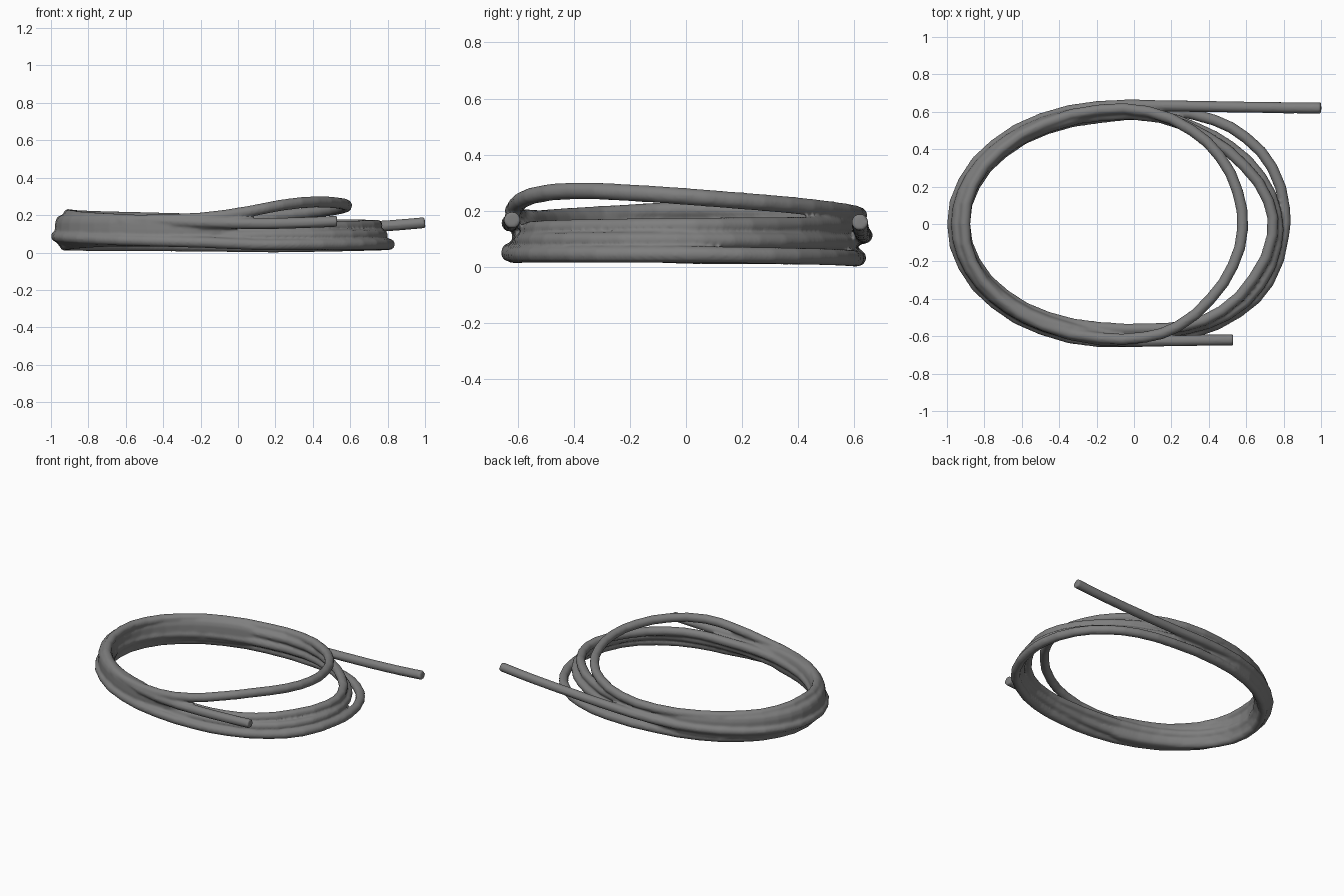
import bpy
import bmesh
from math import sin, cos, radians, copysign, tau

if "Cube" in bpy.data.objects:
    bpy.data.objects.remove(bpy.data.objects["Cube"])

RADIUS = 0.0305


def lerp3(a, b, c, t):
    return a + (b - a) * t * 2 if t < 0.5 else b + (c - b) * (t * 2 - 1)


def oval(angle, inset):
    return -0.1 + (0.87 - inset) * cos(angle), (0.632 - inset) * sin(angle)


def left_half(inset, z):
    """Shared oval from the back, round the left, to the front."""
    pts = []
    for i in range(9):
        t = i / 8
        x, y = oval(radians(96 + 168 * t), lerp3(*inset, t))
        pts.append((x, y, lerp3(*z, t)))
    return pts


def right_half(xy, z):
    """Loose right-hand bend from front to back with changing height."""
    n = len(xy) - 1
    return [(x, y, lerp3(*z, i / n)) for i, (x, y) in enumerate(xy)]


# Loose tail running in along the back
path = [(1.0, 0.62, 0.165), (0.8, 0.622, 0.148), (0.45, 0.627, 0.13), (0.15, 0.632, 0.12)]
path += left_half((0.0, 0.0, 0.0), (0.115, 0.092, 0.06))

# Lowest, widest turn
path += right_half([(0.1, -0.615), (0.32, -0.58), (0.56, -0.47), (0.72, -0.31), (0.80, -0.06),
                    (0.805, 0.08), (0.74, 0.3), (0.6, 0.46), (0.43, 0.555), (0.18, 0.605)],
                   (0.048, 0.05, 0.035))
path += left_half((0.03, 0.045, 0.045), (0.04, 0.045, 0.085))

# Second turn
path += right_half([(0.1, -0.585), (0.28, -0.56), (0.5, -0.485), (0.67, -0.33), (0.76, -0.12),
                    (0.76, 0.06), (0.68, 0.25), (0.52, 0.41), (0.34, 0.51), (0.12, 0.58)],
                   (0.095, 0.10, 0.09))
path += left_half((0.06, 0.065, 0.075), (0.09, 0.105, 0.135))

# Third turn
path += right_half([(0.1, -0.56), (0.27, -0.545), (0.47, -0.465), (0.64, -0.29), (0.74, -0.06),
                    (0.72, 0.12), (0.59, 0.31), (0.4, 0.46), (0.14, 0.57)],
                   (0.135, 0.15, 0.155))
path += left_half((0.05, 0.035, 0.02), (0.15, 0.145, 0.19))

# Raised, tightest turn
path += right_half([(0.06, -0.605), (0.23, -0.55), (0.41, -0.4), (0.53, -0.22), (0.58, -0.03),
                    (0.555, 0.17), (0.46, 0.36), (0.31, 0.5), (0.08, 0.60)],
                   (0.225, 0.258, 0.195))
for k, z in ((-8, 0.258), (-7, 0.276), (-6, 0.27)):
    path[k] = path[k][:2] + (z,)
path += left_half((0.02, 0.065, 0.01), (0.185, 0.208, 0.165))

# Short free end at the front
path += [(0.15, -0.625, 0.16), (0.35, -0.622, 0.165), (0.53, -0.62, 0.172)]

# Sweep a round section along the path
curve = bpy.data.curves.new("coiled_cable", 'CURVE')
curve.dimensions = '3D'
curve.bevel_depth = RADIUS
curve.bevel_resolution = 3
curve.resolution_u = 2
curve.use_fill_caps = True
spline = curve.splines.new('BEZIER')
spline.bezier_points.add(len(path) - 1)
for bp, co in zip(spline.bezier_points, path):
    bp.co = co
    bp.handle_left_type = bp.handle_right_type = 'AUTO'

cable = bpy.data.objects.new("coiled_cable", curve)
bpy.context.collection.objects.link(cable)
bpy.context.view_layer.objects.active = cable
cable.select_set(True)
bpy.ops.object.convert(target='MESH')
cable = bpy.context.view_layer.objects.active

# Packed core where the turns press together: rounded band round the left side
bm = bmesh.new()
bm.from_mesh(cable.data)
rings = []
STEPS, SIDES = 24, 16
for i in range(STEPS + 1):
    t = i / STEPS
    taper = min(1.0, 0.35 + 5 * min(t, 1 - t))
    a = radians(84 + 192 * t)
    ring = []
    for j in range(SIDES):
        c, s = cos(tau * j / SIDES), sin(tau * j / SIDES)
        u = copysign(abs(c) ** 0.7, c) * 0.048 * taper
        w = copysign(abs(s) ** 0.7, s) * 0.085 * taper
        x, y = oval(a, 0.038 + u)
        ring.append(bm.verts.new((x, y, 0.122 + w)))
    rings.append(ring)
faces = []
for r0, r1 in zip(rings, rings[1:]):
    for j in range(SIDES):
        k = (j + 1) % SIDES
        faces.append(bm.faces.new((r0[j], r0[k], r1[k], r1[j])))
faces += [bm.faces.new(rings[0]), bm.faces.new(rings[-1])]
bmesh.ops.recalc_face_normals(bm, faces=faces)

# Rest the coil on the floor
low = min(v.co.z for v in bm.verts)
bmesh.ops.translate(bm, verts=bm.verts, vec=(0, 0, -low))
bm.to_mesh(cable.data)
bm.free()

# Fuse the touching turns into one skin
remesh = cable.modifiers.new("fuse", 'REMESH')
remesh.mode = 'VOXEL'
remesh.voxel_size = 0.008
remesh.use_smooth_shade = True
smooth = cable.modifiers.new("soften", 'SMOOTH')
smooth.factor = 0.5
smooth.iterations = 3

# Dark rubber
mat = bpy.data.materials.new("dark_rubber")
mat.diffuse_color = (0.21, 0.21, 0.21, 1)
mat.use_nodes = True
mat.node_tree.nodes["Principled BSDF"].inputs["Base Color"].default_value = mat.diffuse_color
cable.data.materials.clear()
cable.data.materials.append(mat)
